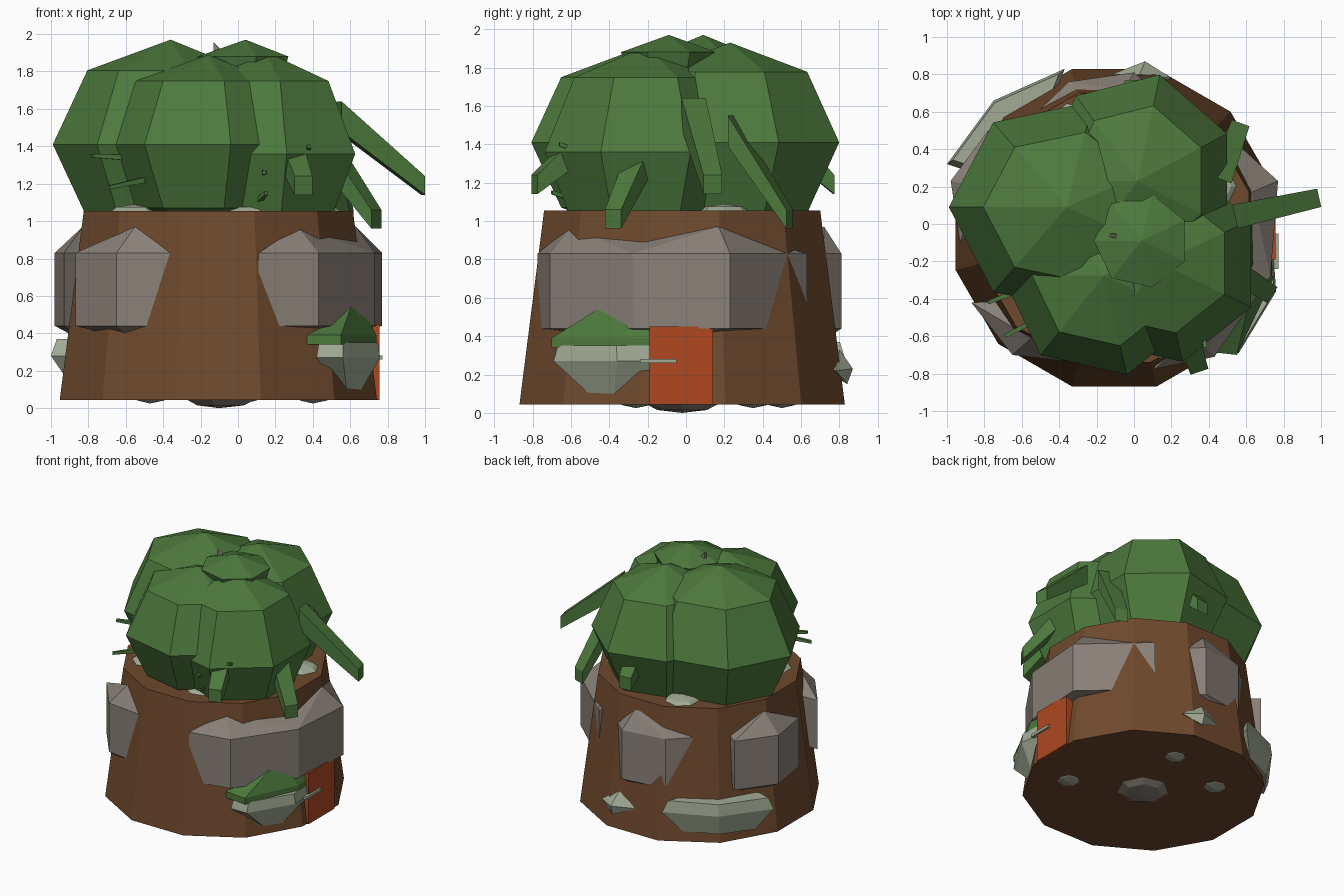
import bpy
import bmesh
import math
from mathutils import Vector

if "Cube" in bpy.data.objects:
    bpy.data.objects.remove(bpy.data.objects["Cube"], do_unlink=True)


def material(name, rgb):
    m = bpy.data.materials.new(name)
    m.use_nodes = True
    m.diffuse_color = (*rgb, 1)
    m.node_tree.nodes["Principled BSDF"].inputs["Base Color"].default_value = (*rgb, 1)
    return m


LEAF = material("leaf green", (0.073, 0.192, 0.046))
BARK = material("bark brown", (0.157, 0.067, 0.026))
ROCK = material("warm grey", (0.25, 0.218, 0.187))
PALE = material("pale stone", (0.36, 0.41, 0.30))
DOOR = material("door orange", (0.43, 0.064, 0.015))


def finish(name, bm, mat):
    bmesh.ops.recalc_face_normals(bm, faces=bm.faces[:])
    me = bpy.data.meshes.new(name)
    bm.to_mesh(me)
    bm.free()
    me.materials.append(mat)
    ob = bpy.data.objects.new(name, me)
    bpy.context.collection.objects.link(ob)
    return ob


def hull(name, points, mat):
    """Faceted solid wrapped around a few points."""
    bm = bmesh.new()
    for p in points:
        bm.verts.new(p)
    res = bmesh.ops.convex_hull(bm, input=bm.verts[:])
    loose = [v for v in set(res["geom_interior"] + res["geom_unused"])
             if isinstance(v, bmesh.types.BMVert) and not v.link_faces]
    bmesh.ops.delete(bm, geom=loose, context="VERTS")
    bmesh.ops.dissolve_limit(bm, angle_limit=0.03, verts=bm.verts[:], edges=bm.edges[:])
    return finish(name, bm, mat)


def lathe(name, centre, profile, sides, start, mat, squash=1.0):
    """Stack of rings (radius, z); a zero radius closes to a point."""
    bm = bmesh.new()
    rings = []
    for r, z in profile:
        count = sides if r > 0 else 1
        rings.append([bm.verts.new((centre[0] + r * math.cos(start + math.tau * i / sides),
                                    centre[1] + r * squash * math.sin(start + math.tau * i / sides), z))
                      for i in range(count)])
    for a, b in zip(rings, rings[1:]):
        for i in range(sides):
            j = (i + 1) % sides
            quad = [a[i % len(a)], a[j % len(a)], b[j % len(b)], b[i % len(b)]]
            bm.faces.new(list(dict.fromkeys(quad)))
    for ring in (rings[0], rings[-1]):
        if len(ring) > 1:
            bm.faces.new(ring)
    return finish(name, bm, mat)


def ball(name, x, y, z, r, h, squash=1.0):
    """Seven-sided foliage ball with equator at z."""
    prof = [(max(0, r * math.cos(a)) if abs(a) < 1.5 else 0, z + h * math.sin(a))
            for a in (k * math.pi / 4 for k in range(-2, 3))]
    return lathe(name, (x, y), prof, 7, math.pi, LEAF, squash)


def bar(name, a, b, size_a, size_b, mat):
    """Tapered bar with upright ends; sizes are (width, height)."""
    a, b = Vector(a), Vector(b)
    side = (b - a).cross(Vector((0, 0, 1))).normalized()
    pts = [p + side * w * s / 2 + Vector((0, 0, h * t / 2))
           for p, (w, h) in ((a, size_a), (b, size_b)) for s in (-1, 1) for t in (-1, 1)]
    return hull(name, pts, mat)


def box(name, lo, hi, mat):
    return hull(name, [(x, y, z) for x in (lo[0], hi[0])
                       for y in (lo[1], hi[1]) for z in (lo[2], hi[2])], mat)


# Trunk
lathe("trunk", (-0.105, -0.02), [(0.878, 0.043), (0.745, 1.055)], 12, math.radians(15), BARK)

# Foliage
ball("foliage_left", -0.36, 0.09, 1.41, 0.63, 0.56, 0.92)
ball("foliage_back", 0.02, 0.23, 1.41, 0.53, 0.52, 1.1)
ball("foliage_front", -0.16, -0.275, 1.41, 0.545, 0.48)
ball("foliage_right", 0.14, -0.21, 1.36, 0.54, 0.55)
lathe("foliage_crown", (0.04, -0.09), [(0.22, 1.78), (0.255, 1.88), (0, 1.97)], 7, math.pi, LEAF)

# Drooping leaves
thin, tip = (0.13, 0.16), (0.1, 0.1)
for i, (a, b) in enumerate([((0.54, 0.04, 1.56), (0.99, 0.14, 1.19)),
                            ((0.46, 0.24, 1.47), (0.57, 0.54, 1.01)),
                            ((0.52, -0.24, 1.32), (0.74, -0.38, 1.01)),
                            ((0.27, -0.55, 1.40), (0.35, -0.79, 1.19)),
                            ((0.01, 0.60, 1.36), (0.0, 0.77, 1.19))]):
    bar(f"drooping_leaf_{i + 1}", a, b, thin, tip, LEAF)

# Twigs
for i, (a, b) in enumerate([((-0.6, -0.35, 1.34), (-0.78, -0.42, 1.35)),
                            ((-0.5, -0.5, 1.22), (-0.69, -0.6, 1.18)),
                            ((0.1, -0.55, 1.10), (0.15, -0.7, 1.15)),
                            ((0.36, -0.45, 1.33), (0.38, -0.66, 1.4)),
                            ((0.14, -0.6, 1.26), (0.14, -0.72, 1.26))]):
    bar(f"twig_{i + 1}", a, b, (0.03, 0.03), (0.02, 0.02), LEAF)
bar("top_twig", (-0.06, -0.07, 1.85), (-0.13, -0.06, 1.93), (0.03, 0.06), (0.02, 0.05), ROCK)


# Grey boulders set into the trunk: upright sides with sloping top and bottom
def boulder(name, outline, peaks):
    cx = sum(p[0] for p in peaks) / len(peaks)
    cy = sum(p[1] for p in peaks) / len(peaks)
    pts = [(x, y, z) for x, y in outline for z in (0.44, 0.83)]
    pts += [(x, y, 0.97) for x, y in peaks] + [(cx, cy, 0.36)]
    return hull(name, pts, ROCK)


boulder("boulder_right",
        [(0.11, -0.775), (0.43, -0.71), (0.73, -0.28), (0.77, 0.23), (0.33, 0.63), (0.2, 0.3)],
        [(0.32, -0.60), (0.63, 0.17)])
boulder("boulder_front", [(-0.87, -0.42), (-0.65, -0.70), (-0.36, -0.735), (-0.4, -0.4)],
        [(-0.55, -0.61)])
boulder("boulder_left", [(-0.93, -0.1), (-0.98, 0.23), (-0.78, 0.50), (-0.5, 0.3)],
        [(-0.83, 0.2)])
boulder("boulder_back", [(0.1, 0.72), (0.0, 0.81), (-0.35, 0.76), (-0.6, 0.52), (-0.2, 0.4)],
        [(-0.05, 0.72), (-0.26, 0.67)])


# Pale stones near the ground
def stone(name, outline, upper, lower, top, middle, bottom):
    cx = sum(p[0] for p in outline) / len(outline)
    cy = sum(p[1] for p in outline) / len(outline)
    pts = [(x, y, middle) for x, y in outline]
    for z, s in ((top, upper), (bottom, lower)):
        pts += [(cx + (x - cx) * s, cy + (y - cy) * s, z) for x, y in outline]
    return hull(name, pts, PALE)


stone("stone_right", [(0.42, -0.69), (0.56, -0.69), (0.76, -0.36), (0.74, -0.08), (0.5, -0.1)],
      0.93, 0.4, 0.35, 0.27, 0.10)
stone("stone_left", [(-1.0, 0.32), (-0.75, 0.66), (-0.37, 0.83), (-0.42, 0.70), (-0.72, 0.5), (-0.88, 0.28)],
      0.9, 0.65, 0.37, 0.28, 0.12)
hull("stone_back", [(-0.12, 0.8, 0.23), (0.06, 0.87, 0.23), (0.2, 0.78, 0.22), (0.05, 0.7, 0.24),
                    (0.03, 0.80, 0.33), (0.06, 0.84, 0.15)], PALE)

# Moss mound over the right stone
moss = [(0.37, -0.68), (0.55, -0.70), (0.74, -0.3), (0.73, -0.02), (0.45, -0.1)]
hull("moss_mound", [(x, y, z) for x, y in moss for z in (0.34, 0.39)] + [(0.63, -0.35, 0.61)], LEAF)

# Pebbles on the soil and under the base
for i, (x, y) in enumerate([(-0.56, -0.32), (0.04, -0.50), (0.42, 0.2), (-0.33, 0.52)]):
    lathe(f"soil_pebble_{i + 1}", (x, y), [(0.14, 1.045), (0.1, 1.075), (0, 1.09)], 7, 0, PALE)
for i, (x, y, r, z, m) in enumerate([(-0.1, -0.02, 0.22, 0.0, ROCK), (0.4, -0.26, 0.12, 0.025, PALE),
                                     (0.03, 0.5, 0.11, 0.025, PALE), (-0.47, 0.35, 0.12, 0.025, PALE)]):
    lathe(f"base_pebble_{i + 1}", (x, y), [(0, z), (r * 0.6, z + 0.015), (r, 0.06)], 7, 0, m)

# Door and its handle
box("door", (0.66, -0.19, 0.043), (0.757, 0.14, 0.45), DOOR)
box("door_handle", (0.74, -0.24, 0.26), (0.772, -0.05, 0.282), PALE)
